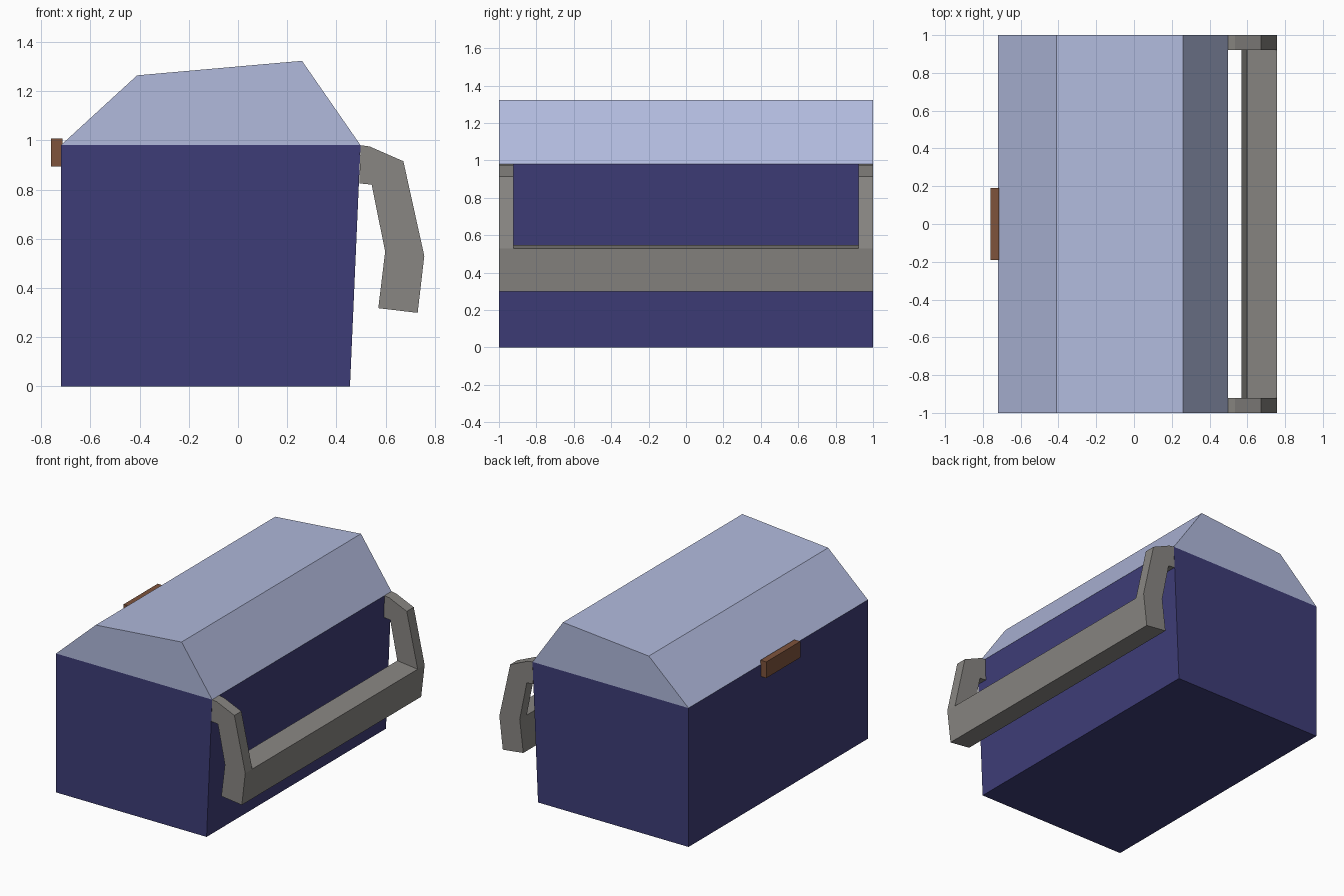
import bpy, bmesh

if "Cube" in bpy.data.objects:
    bpy.data.objects.remove(bpy.data.objects["Cube"])


def material(name, rgb):
    m = bpy.data.materials.new(name)
    m.diffuse_color = (*rgb, 1)
    m.use_nodes = True
    m.node_tree.nodes["Principled BSDF"].inputs["Base Color"].default_value = m.diffuse_color
    return m


NAVY = material("navy", (0.048, 0.046, 0.185))
PALE_BLUE = material("pale blue", (0.44, 0.49, 0.72))
GREY = material("warm grey", (0.25, 0.24, 0.225))
BROWN = material("brown", (0.21, 0.088, 0.045))


def finish(name, bm, mat):
    bmesh.ops.recalc_face_normals(bm, faces=bm.faces)
    mesh = bpy.data.meshes.new(name)
    bm.to_mesh(mesh)
    bm.free()
    mesh.materials.append(mat)
    ob = bpy.data.objects.new(name, mesh)
    bpy.context.collection.objects.link(ob)
    return ob


def extrude_profile(name, pts, half, mat):
    """Solid with an (x, z) profile running from y = -half to y = half."""
    bm = bmesh.new()
    rings = [[bm.verts.new((x, y, z)) for x, z in pts] for y in (-half, half)]
    for r in rings:
        bm.faces.new(r)
    n = len(pts)
    for i in range(n):
        j = (i + 1) % n
        bm.faces.new((rings[0][i], rings[0][j], rings[1][j], rings[1][i]))
    return finish(name, bm, mat)


# Box body, with the handle side leaning outward slightly
extrude_profile("body", [(-0.72, 0), (0.455, 0), (0.498, 0.98), (-0.72, 0.98)], 1, NAVY)

# Faceted lid
extrude_profile("lid", [(-0.72, 0.98), (0.498, 0.98), (0.26, 1.323), (-0.41, 1.264)], 1, PALE_BLUE)

# Latch plate
extrude_profile("latch", [(-0.76, 0.893), (-0.714, 0.893), (-0.714, 1.007), (-0.76, 1.007)], 0.19, BROWN)

# Handle: bent arms at both ends, joined by a full-length bar
inner, outer = (0.598, 0.548), (0.757, 0.53)
arm = [inner, (0.543, 0.82), (0.493, 0.825), (0.498, 0.98), (0.535, 0.975), (0.672, 0.915), outer]
bar = [outer, (0.73, 0.299), (0.57, 0.318), inner]
bm = bmesh.new()
ys = (-1, -0.922, 0.922, 1)
cache = {}


def vert(p, y):
    if (p, y) not in cache:
        cache[p, y] = bm.verts.new((p[0], y, p[1]))
    return cache[p, y]


def strip(pts, y0, y1):
    for a, b in zip(pts, pts[1:]):
        bm.faces.new((vert(a, y0), vert(b, y0), vert(b, y1), vert(a, y1)))


for k in range(3):
    strip(bar, ys[k], ys[k + 1])
    strip([inner, outer] if k == 1 else arm, ys[k], ys[k + 1])
for y in ys:
    bm.faces.new([vert(p, y) for p in arm])
for y in (ys[0], ys[3]):
    bm.faces.new([vert(p, y) for p in bar])
finish("handle", bm, GREY)
